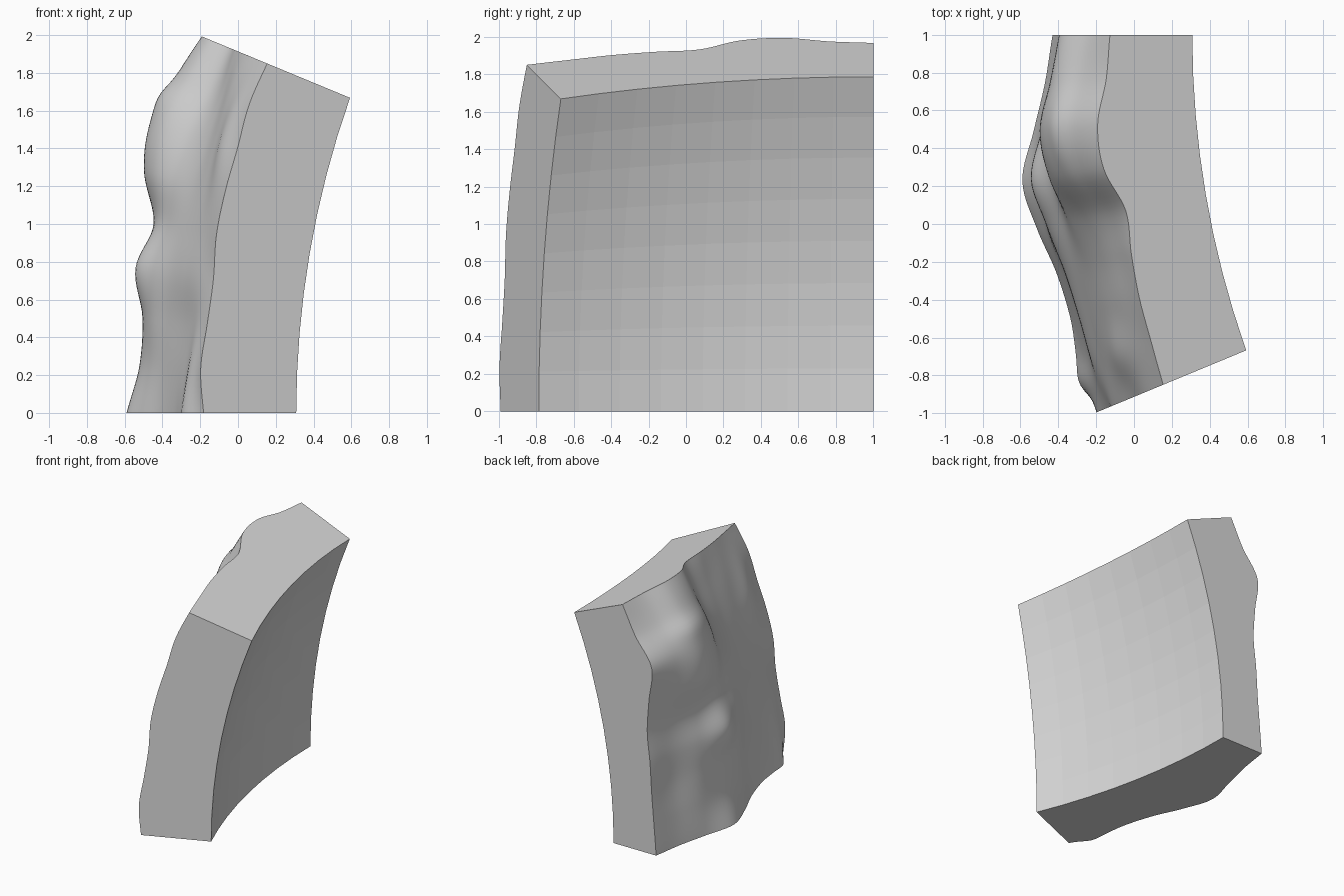
import bpy, bmesh, math
from mathutils import Vector

if "Cube" in bpy.data.objects:
    bpy.data.objects.remove(bpy.data.objects["Cube"])

# Chunk of a thick spherical shell: smooth bumpy outside, faceted inside, flat cut sides
CENTRE = Vector((4.62, 1.0, 0.0))
INNER_R = 4.667
SPAN = math.radians(22.5)
N_OUT, N_IN = 64, 8

# Outer radius above 5, in thousandths: rows go bottom to top, columns back to front
RELIEF = [
    [50, 96, 175, 267, 235, 185, 178, 214, 197],
    [37, 78, 155, 202, 195, 170, 165, 185, 219],
    [35, 68, 158, 205, 205, 170, 158, 172, 198],
    [50, 92, 185, 275, 228, 188, 180, 188, 190],
    [68, 120, 185, 210, 185, 168, 165, 178, 210],
    [140, 220, 300, 280, 200, 155, 155, 175, 207],
    [235, 280, 335, 300, 180, 140, 155, 180, 195],
    [165, 215, 284, 258, 145, 133, 160, 177, 199],
    [138, 165, 230, 222, 133, 148, 161, 163, 175],
]

# Small local bumps: u, v, width in u, width in v, height
BUMPS = [
    (0.915, 0.0, 0.045, 0.2, 0.03),
    (0.88, 0.75, 0.07, 0.14, 0.022),
    (0.25, 0.82, 0.12, 0.045, 0.022),
]


def spline(vals, t):
    """Catmull-Rom through evenly spaced values, t in 0..1."""
    n = len(vals) - 1
    i = min(int(t * n), n - 1)
    f = t * n - i
    p1, p2 = vals[i], vals[i + 1]
    p0 = vals[i - 1] if i > 0 else 2 * p1 - p2
    p3 = vals[i + 2] if i + 2 <= n else 2 * p2 - p1
    return p1 + 0.5 * f * (p2 - p0 + f * (2 * p0 - 5 * p1 + 4 * p2 - p3
                                          + f * (3 * (p1 - p2) + p3 - p0)))


def outer_radius(u, v):
    extra = sum(h * math.exp(-((u - a) / su) ** 2 - ((v - b) / sv) ** 2)
                for a, b, su, sv, h in BUMPS)
    return 5 + spline([spline(row, u) for row in RELIEF], v) / 1000 + extra


def point(u, v, r):
    d = Vector((-1, -math.tan(u * SPAN), math.tan(v * SPAN)))
    return CENTRE + d.normalized() * r


bm = bmesh.new()


def sheet(n, radius, smooth, flip):
    """Grid of quads over the chunk's angular span."""
    g = [[bm.verts.new(point(i / n, j / n, radius(i / n, j / n)))
          for i in range(n + 1)] for j in range(n + 1)]
    for j in range(n):
        for i in range(n):
            q = [g[j][i], g[j][i + 1], g[j + 1][i + 1], g[j + 1][i]]
            bm.faces.new(q[::-1] if flip else q).smooth = smooth
    return g


outer = sheet(N_OUT, outer_radius, True, False)
inner = sheet(N_IN, lambda u, v: INNER_R, False, True)


def borders(g):
    return [g[0], g[-1], [r[0] for r in g], [r[-1] for r in g]]


# Flat cut walls: bottom, top, back, front
for a, b in zip(borders(outer), borders(inner)):
    bm.faces.new(a + b[::-1]).smooth = False

bmesh.ops.recalc_face_normals(bm, faces=bm.faces[:])
# Crisp rims around the walls
for e in bm.edges:
    if len(e.link_faces) == 2 and not all(f.smooth for f in e.link_faces):
        e.smooth = False

mesh = bpy.data.meshes.new("shell_chunk")
bm.to_mesh(mesh)
bm.free()
chunk = bpy.data.objects.new("shell_chunk", mesh)
bpy.context.collection.objects.link(chunk)

grey = bpy.data.materials.new("light_grey")
grey.diffuse_color = (0.69, 0.69, 0.69, 1)
grey.use_nodes = True
grey.node_tree.nodes["Principled BSDF"].inputs["Base Color"].default_value = grey.diffuse_color
mesh.materials.append(grey)
